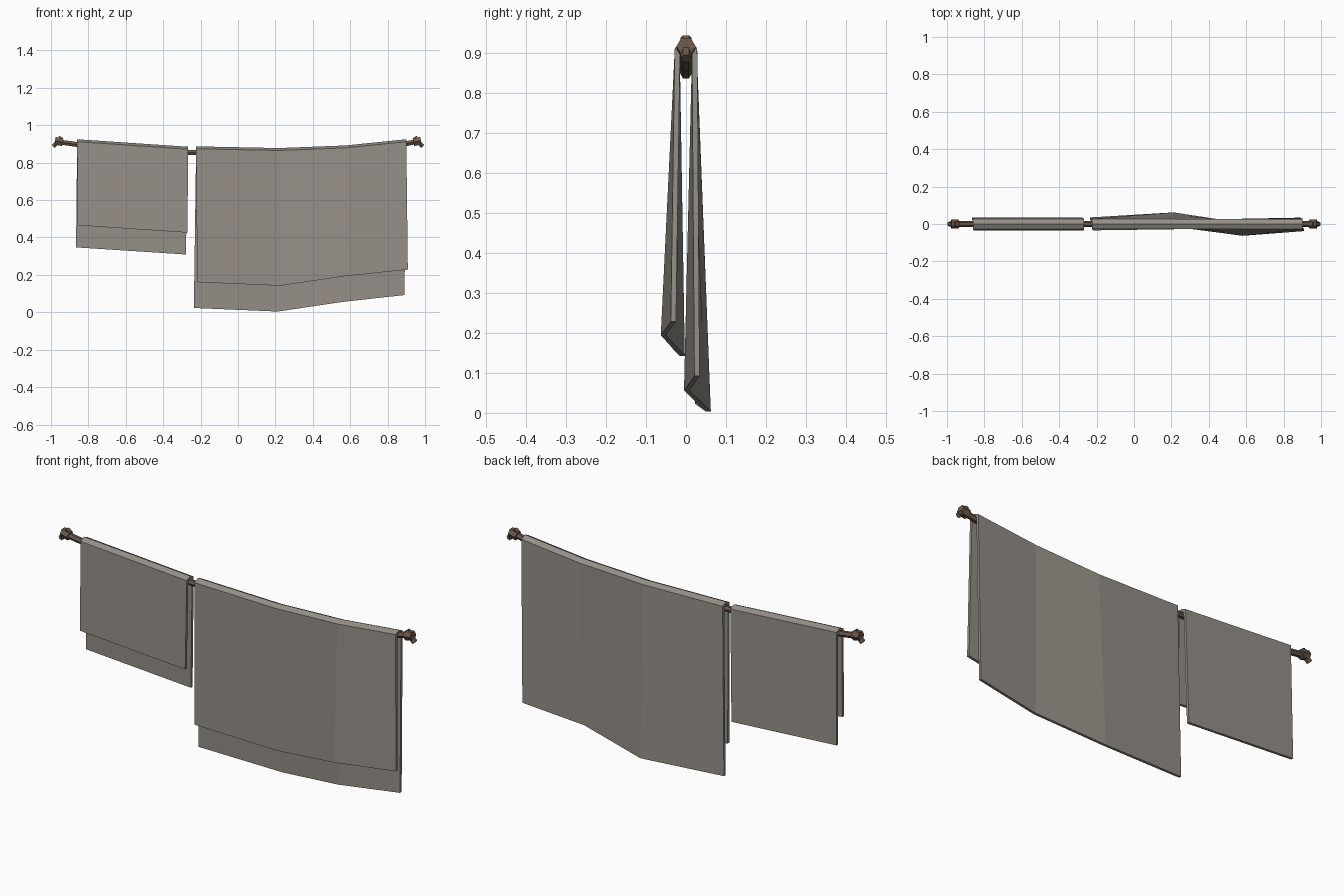
import bpy, bmesh, math
from mathutils import Vector

if "Cube" in bpy.data.objects:
    bpy.data.objects.remove(bpy.data.objects["Cube"])


def material(name, rgb):
    m = bpy.data.materials.new(name)
    m.diffuse_color = (*rgb, 1)
    m.use_nodes = True
    m.node_tree.nodes["Principled BSDF"].inputs["Base Color"].default_value = m.diffuse_color
    return m


CLOTH = material("warm grey cloth", (0.30, 0.275, 0.245))
ROPE = material("brown rope", (0.15, 0.10, 0.07))


def finish(bm, name, mat):
    bmesh.ops.recalc_face_normals(bm, faces=bm.faces)
    mesh = bpy.data.meshes.new(name)
    bm.to_mesh(mesh)
    bm.free()
    mesh.materials.append(mat)
    obj = bpy.data.objects.new(name, mesh)
    bpy.context.collection.objects.link(obj)
    return obj


def loft(bm, rings, cap):
    """Skin closed rings of points; cap lists index tuples for the end faces."""
    vs = [[bm.verts.new(p) for p in r] for r in rings]
    n = len(vs[0])
    for a, b in zip(vs, vs[1:]):
        for i in range(n):
            j = (i + 1) % n
            bm.faces.new((a[i], a[j], b[j], b[i]))
    for ring in (vs[0], vs[-1]):
        for ids in cap:
            bm.faces.new([ring[i] for i in ids])


def cloth(name, stations):
    """Sheet folded over the rope. Station: x, ridge z, front (dx, y, z), back (dx, y, z)."""
    t = 0.013
    rings = []
    for x, top, (fx, fy, fz), (bx, by, bz) in stations:
        rings.append([
            (x + fx, fy, fz), (x, -0.028, top - 0.013), (x, 0, top),
            (x, 0.028, top - 0.013), (x + bx, by, bz),
            (x + bx, by - t, bz), (x, 0.028 - t, top - 0.022), (x, 0, top - 0.013),
            (x, -0.028 + t, top - 0.022), (x + fx, fy + t, fz)])
    bm = bmesh.new()
    loft(bm, rings, [(i, i + 1, 8 - i, 9 - i) for i in range(4)])
    return finish(bm, name, CLOTH)


def tube(bm, points, radius, sides=6):
    rings = []
    pts = [Vector(p) for p in points]
    for i, p in enumerate(pts):
        d = (pts[min(i + 1, len(pts) - 1)] - pts[max(i - 1, 0)]).normalized()
        side = Vector((0, 1, 0))
        up = d.cross(side)
        rings.append([p + radius * (math.cos(a) * side + math.sin(a) * up)
                      for a in (2 * math.pi * k / sides for k in range(sides))])
    loft(bm, rings, [tuple(range(sides))])


# hanging cloths
cloth("small_cloth", [
    (-0.86, 0.925, (0.003, -0.036, 0.465), (-0.006, 0.036, 0.347)),
    (-0.267, 0.885, (-0.003, -0.036, 0.426), (-0.012, 0.036, 0.309))])
cloth("large_cloth", [
    (-0.224, 0.887, (0.006, -0.034, 0.161), (-0.012, 0.035, 0.023)),
    (0.22, 0.878, (0.005, -0.016, 0.142), (-0.008, 0.062, 0.004)),
    (0.575, 0.892, (0.005, -0.063, 0.194), (-0.012, 0.008, 0.056)),
    (0.9, 0.925, (0.008, -0.038, 0.228), (-0.010, 0.034, 0.092))])

# sagging rope
bm = bmesh.new()
tube(bm, [(-0.96, 0, 0.911), (-0.86, 0, 0.897), (-0.56, 0, 0.874), (-0.25, 0, 0.854),
          (0.22, 0, 0.849), (0.575, 0, 0.866), (0.87, 0, 0.895), (0.96, 0, 0.914)], 0.015)
finish(bm, "rope", ROPE)

# end knots with two loose tails each
for s, label in ((-1, "left"), (1, "right")):
    bm = bmesh.new()
    c = Vector((s * 0.96, 0, 0.914))
    tube(bm, [c + Vector((-s * 0.022, 0, -0.005)), c, c + Vector((s * 0.018, 0, 0.002))], 0.024)
    tube(bm, [c, (s * 0.945, 0, 0.937)], 0.014)
    tube(bm, [c, (s * 0.988, 0, 0.886)], 0.014)
    finish(bm, label + "_knot", ROPE)
